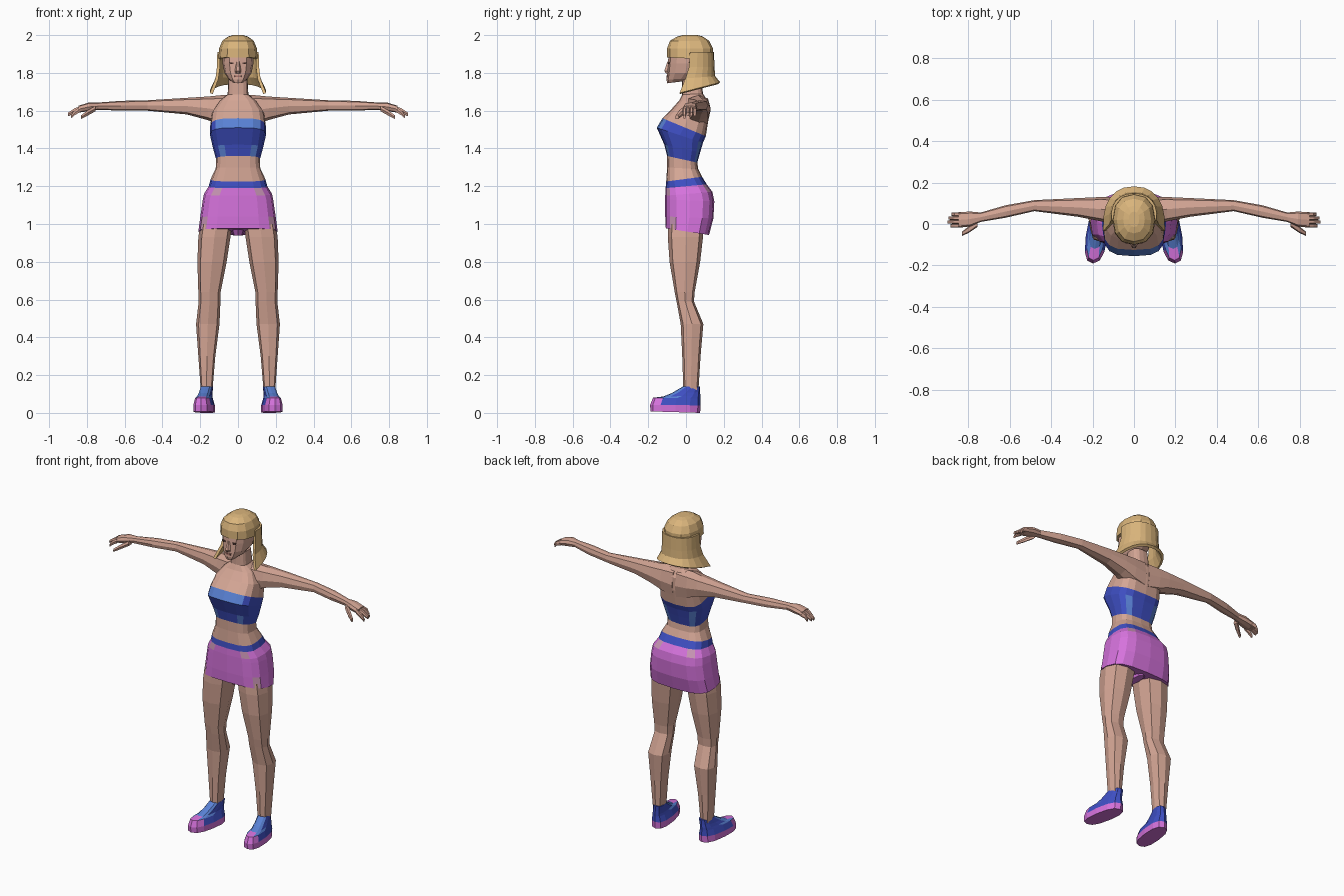
import bpy
import bmesh
from math import cos, sin, pi, copysign
from mathutils import Vector

cube = bpy.data.objects.get("Cube")
if cube:
    bpy.data.objects.remove(cube)


def material(name, r, g, b):
    mat = bpy.data.materials.new(name)
    mat.use_nodes = True
    mat.diffuse_color = (r, g, b, 1)
    bsdf = next(n for n in mat.node_tree.nodes if n.type == 'BSDF_PRINCIPLED')
    bsdf.inputs["Base Color"].default_value = (r, g, b, 1)
    bsdf.inputs["Roughness"].default_value = 0.8
    return mat


SKIN = material("skin", .66, .38, .30)
HAIR = material("blonde_hair", .70, .46, .20)
BLUE = material("deep_blue", .05, .08, .56)
LIGHT_BLUE = material("light_blue", .10, .22, .66)
PINK = material("orchid_pink", .67, .17, .72)
MAUVE = material("pale_mauve", .58, .30, .46)
LIPS = material("lip_rose", .42, .18, .15)
EYES = material("eye_brown", .12, .06, .05)


def power(value, exponent):
    return copysign(abs(value) ** exponent, value)


def loft(name, rings, mats, sides=12, box=.7, along='Z', paint=None,
         arc=None, mirror=False, shear=0):
    """Skin rings (front height, back height, x0, x1, y0, y1).
    Along 'X' the same numbers mean (x, x, y0, y1, z0, z1).
    An arc (start, end) leaves the rings open."""
    bm = bmesh.new()
    start, end = arc or (0, 2 * pi)
    count = sides + 1 if arc else sides
    grid = []
    for hf, hb, a0, a1, b0, b1 in rings:
        row = []
        for i in range(count):
            t = start + (end - start) * i / sides
            u, v = power(cos(t), box), power(sin(t), box)
            p = Vector(((a0 + a1) / 2 + u * (a1 - a0) / 2,
                        (b0 + b1) / 2 - v * (b1 - b0) / 2,
                        (hf + hb) / 2 + v * (hf - hb) / 2))
            p.x += shear * p.y
            if along == 'X':
                p = p.zxy
            row.append(bm.verts.new(p))
        grid.append(row)
    for low, high in zip(grid, grid[1:]):
        for i in range(sides):
            j = (i + 1) % count
            bm.faces.new((low[i], low[j], high[j], high[i]))
    if not arc:
        bm.faces.new(grid[0])
        bm.faces.new(grid[-1])
    bmesh.ops.recalc_face_normals(bm, faces=bm.faces)
    bm.normal_update()
    if paint:
        for f in bm.faces:
            f.material_index = paint(f.calc_center_median(), f.normal)
    mesh = bpy.data.meshes.new(name)
    bm.to_mesh(mesh)
    bm.free()
    for m in mats:
        mesh.materials.append(m)
    obj = bpy.data.objects.new(name, mesh)
    bpy.context.collection.objects.link(obj)
    if mirror:
        obj.modifiers.new("Mirror", 'MIRROR')
    return obj


def sym(zf, zb, w, yf, yb):
    return (zf, zb, -w, w, yf, yb)


# Trunk: one profile, cut into garments and skin
trunk = [sym(*r) for r in (
    (.977, .942, .21, -.107, .122),
    (1.04, 1.03, .2, -.11, .145),
    (1.13, 1.12, .187, -.11, .15),
    (1.15, 1.17, .18, -.11, .14),
    (1.19, 1.21, .155, -.108, .11),
    (1.225, 1.25, .145, -.105, .085),
    (1.3, 1.29, .118, -.1, .065),
    (1.36, 1.325, .116, -.1, .06),
    (1.42, 1.38, .132, -.115, .075),
    (1.51, 1.43, .148, -.155, .09),
    (1.56, 1.465, .148, -.125, .105),
    (1.61, 1.56, .138, -.075, .12),
    (1.655, 1.64, .1, -.035, .12),
    (1.685, 1.69, .055, -.02, .09),
    (1.77, 1.77, .05, -.02, .08))]


def shorts_patches(c, n):
    pocket = 1.15 < c.z < 1.2 and .07 < abs(c.x) < .13
    corner = c.z < 1.03 and .15 < abs(c.x) < .19 and c.y < -.03
    return int(pocket or corner)


def bust_panel(c, n):
    upper = c.z > 1.5 and abs(c.x) < .11 and c.y < 0
    hem = c.z < 1.41 and .06 < abs(c.x) < .1
    return int(upper or hem)


for name, first, last, mats, rule in (
        ("shorts", 0, 4, [PINK, MAUVE], shorts_patches),
        ("waistband", 4, 5, [BLUE], None),
        ("midriff", 5, 7, [SKIN], None),
        ("crop_top", 7, 10, [BLUE, LIGHT_BLUE], bust_panel),
        ("chest_and_neck", 10, 14, [SKIN], None)):
    loft(name, trunk[first:last + 1], mats, sides=16, box=.64, paint=rule)
loft("shorts_crotch", [sym(*r) for r in (
    (.94, .94, .025, -.05, .08),
    (1.0, 1.0, .05, -.09, .1))], [PINK], sides=8)

# Legs
loft("legs", [
    (1.0, 1.0, .03, .2, -.095, .095),
    (.93, .93, .04, .21, -.096, .09),
    (.8, .8, .06, .215, -.087, .075),
    (.64, .64, .092, .21, -.06, .046),
    (.59, .59, .093, .208, -.05, .042),
    (.47, .47, .098, .222, -.028, .092),
    (.3, .3, .12, .21, -.02, .077),
    (.12, .12, .135, .197, -.014, .066)],
    [SKIN], sides=8, mirror=True)


# Shoes, toes turned slightly out
def shoe_paint(c, n):
    if c.z < .035 or c.y < -.13:
        return 1
    return 2 if n.z > .5 and -.12 < c.y < -.01 else 0


loft("shoes", [
    (.008, 0, .12, .225, -.188, .075),
    (.042, .04, .12, .225, -.19, .077),
    (.08, .075, .132, .215, -.175, .076),
    (.087, .09, .137, .21, -.12, .076),
    (.105, .11, .137, .205, -.075, .075),
    (.14, .14, .135, .2, -.016, .075)],
    [BLUE, PINK, LIGHT_BLUE], mirror=True, shear=-.13, box=.78,
    paint=shoe_paint)

# Arms and hands, built along x and meeting inside the chest
limb = dict(along='X', mirror=True)
loft("arms", [
    (.01, .01, .01, .126, 1.5, 1.685),
    (.09, .09, 0, .13, 1.52, 1.682),
    (.16, .16, .013, .13, 1.55, 1.675),
    (.27, .27, .035, .125, 1.58, 1.668),
    (.48, .48, .062, .115, 1.6, 1.655),
    (.62, .62, .03, .09, 1.6, 1.652),
    (.74, .74, .01, .055, 1.605, 1.643)],
    [SKIN], sides=8, **limb)
loft("palms", [
    (.735, .735, .012, .055, 1.605, 1.643),
    (.79, .79, -.012, .06, 1.597, 1.643),
    (.845, .845, -.018, .057, 1.59, 1.626)],
    [SKIN], sides=8, **limb)
for i, (finger, tip) in enumerate((("index", .885), ("middle", .9),
                                   ("ring", .895), ("little", .88))):
    y = -.018 + i * .0185
    drop = .012 if finger == "index" else 0
    loft(finger + "_fingers", [
        (.835, .835, y, y + .019, 1.592, 1.624),
        (.865, .865, y, y + .019, 1.586 - drop, 1.614 - drop),
        (tip, tip, y + .002, y + .017, 1.57 - drop, 1.59 - drop)],
        [SKIN], sides=6, **limb)
loft("thumbs", [
    (.755, .755, -.015, .025, 1.595, 1.627),
    (.795, .795, -.042, -.01, 1.573, 1.604),
    (.83, .83, -.058, -.038, 1.555, 1.577)],
    [SKIN], sides=6, **limb)

# Head and face
loft("head", [sym(*r) for r in (
    (1.745, 1.76, .03, -.1, .02),
    (1.765, 1.77, .05, -.103, .05),
    (1.8, 1.8, .072, -.1, .09),
    (1.85, 1.85, .082, -.096, .11),
    (1.92, 1.92, .084, -.09, .11))], [SKIN], box=.85)
loft("nose", [sym(*r) for r in (
    (1.798, 1.798, .014, -.108, -.08),
    (1.81, 1.81, .017, -.118, -.08),
    (1.86, 1.86, .008, -.1, -.08))], [SKIN], sides=6, box=1)
loft("mouth", [sym(*r) for r in (
    (1.777, 1.777, .02, -.104, -.08),
    (1.787, 1.787, .022, -.104, -.08))], [LIPS], sides=8, box=.8)
loft("eyes", [
    (1.847, 1.847, .022, .046, -.095, -.07),
    (1.856, 1.856, .022, .047, -.095, -.07)],
    [EYES], sides=8, box=.8, mirror=True)

# Hair: crown with fringe, and a flared curtain round the back
loft("hair_crown", [sym(*r) for r in (
    (1.882, 1.87, .104, -.1, .143),
    (1.93, 1.93, .1, -.1, .143),
    (1.97, 1.97, .083, -.085, .122),
    (1.993, 1.993, .052, -.045, .088),
    (2.0, 2.0, .025, -.015, .06))], [HAIR], box=.85)
curtain = loft("hair_curtain", [sym(*r) for r in (
    (1.91, 1.91, .102, -.07, .14),
    (1.83, 1.83, .104, -.08, .143),
    (1.76, 1.78, .112, -.115, .147),
    (1.65, 1.745, .142, -.19, .175))],
    [HAIR], box=.85, arc=(-pi - .1, .1))
solid = curtain.modifiers.new("Thickness", 'SOLIDIFY')
solid.thickness = .016
solid.offset = 0
